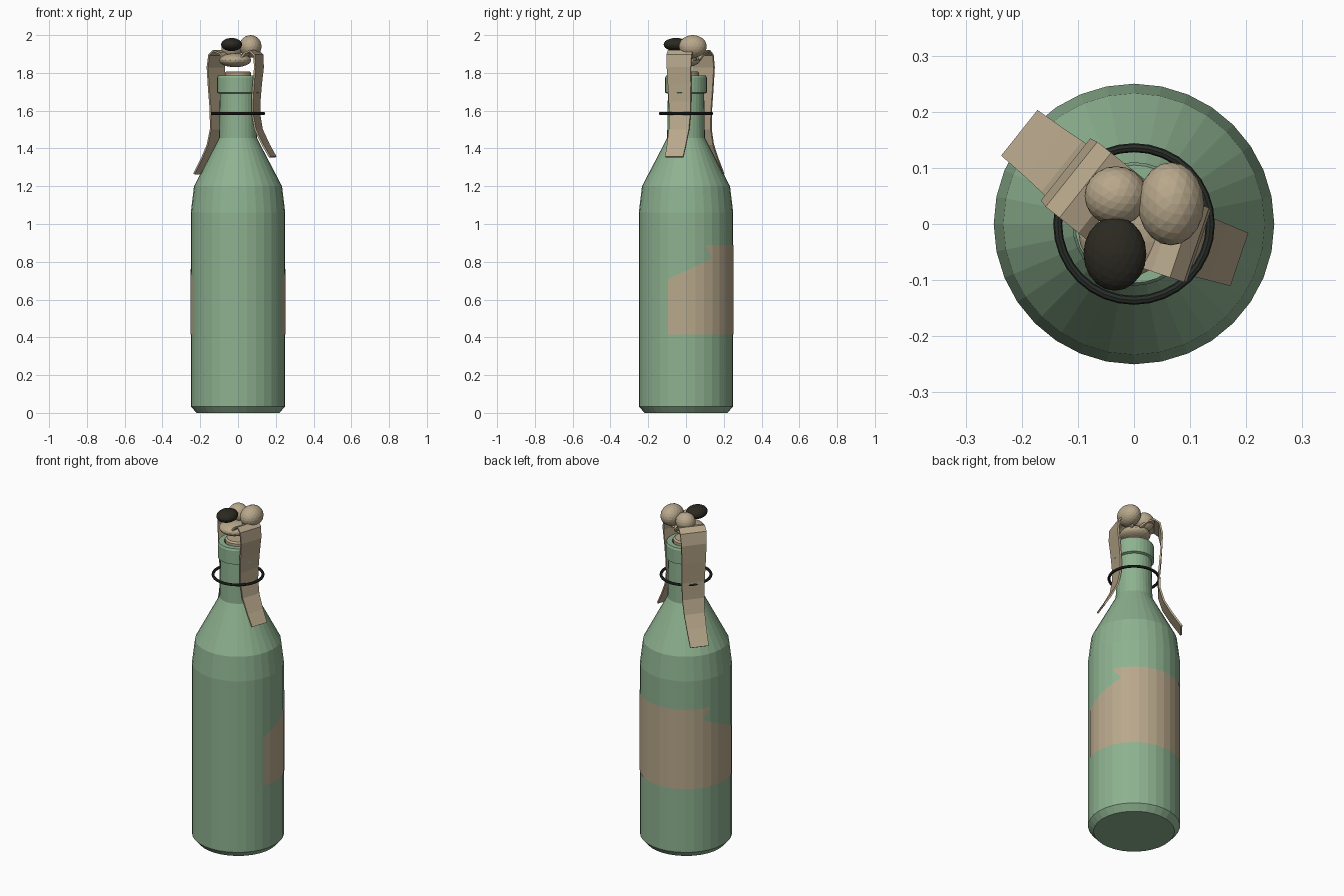
import bpy
import bmesh
from math import cos, sin, radians, tau

SIDES = 32

cube = bpy.data.objects.get("Cube")
if cube:
    bpy.data.objects.remove(cube, do_unlink=True)


def material(name, rgb):
    mat = bpy.data.materials.new(name)
    mat.use_nodes = True
    mat.diffuse_color = (*rgb, 1)
    mat.node_tree.nodes["Principled BSDF"].inputs["Base Color"].default_value = (*rgb, 1)
    return mat


GREEN = material("bottle green", (0.27, 0.445, 0.28))
LINEN = material("linen beige", (0.48, 0.39, 0.26))
CHAR = material("charred cloth", (0.024, 0.022, 0.015))
IRON = material("dark wire", (0.022, 0.027, 0.022))


def finish(name, bm, mat):
    mesh = bpy.data.meshes.new(name)
    bm.to_mesh(mesh)
    bm.free()
    mesh.materials.append(mat)
    obj = bpy.data.objects.new(name, mesh)
    bpy.context.collection.objects.link(obj)
    return obj


def ring_point(r, angle, z):
    return (r * cos(angle), r * sin(angle), z)


def lathe(name, profile, mat):
    """Turn an open (radius, z) profile, capping both ends."""
    bm = bmesh.new()
    rings = [[bm.verts.new(ring_point(r, tau * i / SIDES, z)) for i in range(SIDES)]
             for r, z in profile]
    for low, high in zip(rings, rings[1:]):
        for i in range(SIDES):
            j = (i + 1) % SIDES
            bm.faces.new((low[i], low[j], high[j], high[i]))
    bm.faces.new(rings[0][::-1])
    bm.faces.new(rings[-1])
    return finish(name, bm, mat)


def strip(name, angle, path, top_width, end_width):
    """Ribbon of cloth following a (radius, z) path away from the axis."""
    bm = bmesh.new()
    a = radians(angle)
    rows = []
    for i, (r, z) in enumerate(path):
        t = max(0, (i - 3) / (len(path) - 4))
        half = (top_width + (end_width - top_width) * t) / 2
        rows.append([bm.verts.new((r * cos(a) - s * half * sin(a),
                                   r * sin(a) + s * half * cos(a), z))
                     for s in (-1, 1)])
    for p, q in zip(rows, rows[1:]):
        bm.faces.new((p[0], q[0], q[1], p[1]))
    obj = finish(name, bm, LINEN)
    mod = obj.modifiers.new("thickness", "SOLIDIFY")
    mod.thickness = 0.01
    mod.offset = 0
    return obj


def blob(name, centre, radii, mat):
    bm = bmesh.new()
    bmesh.ops.create_icosphere(bm, subdivisions=3, radius=1)
    bmesh.ops.scale(bm, vec=radii, verts=bm.verts)
    bmesh.ops.translate(bm, vec=centre, verts=bm.verts)
    return finish(name, bm, mat)


# Bottle with lip, and the cloth plug in its mouth
lathe("bottle", [(0.22, 0), (0.25, 0.035), (0.25, 1.06), (0.233, 1.2),
                 (0.1, 1.455), (0.096, 1.69), (0.11, 1.695), (0.11, 1.775),
                 (0.105, 1.787), (0.075, 1.787), (0.075, 1.74)], GREEN)
lathe("cloth_plug", [(0.068, 1.73), (0.07, 1.8), (0.06, 1.808)], LINEN)

# Torn label wrapped round the back, symmetric about the y axis
bm = bmesh.new()
step = tau / SIDES
LABEL_R, LOW, HIGH = 0.252, 0.415, 0.89
FIRST, TEAR, BACK = -2, 3, 8


def label_face(corners):
    for mirrored in (False, True):
        pts = [bm.verts.new(ring_point(LABEL_R, (2 * BACK - k if mirrored else k) * step, z))
               for k, z in corners]
        bm.faces.new(pts[::-1] if mirrored else pts)


def torn_top(k):
    return 0.707 + 0.023 * (k - FIRST)


for k in range(FIRST, BACK):
    left, right = (torn_top(k), torn_top(k + 1)) if k < TEAR else (HIGH, HIGH)
    label_face([(k, LOW), (k + 1, LOW), (k + 1, right), (k, left)])
label_face([(TEAR, torn_top(TEAR)), (TEAR, HIGH), (TEAR - 1, HIGH)])
bmesh.ops.remove_doubles(bm, verts=bm.verts, dist=0.0005)
finish("label", bm, LINEN)

# Wire ring round the neck
bpy.ops.mesh.primitive_torus_add(major_radius=0.136, minor_radius=0.008,
                                 major_segments=SIDES, minor_segments=8,
                                 location=(0, 0, 1.585))
ring = bpy.context.object
ring.name = "neck_ring"
ring.data.materials.append(IRON)
bpy.ops.object.shade_smooth_by_angle()

# Hanging cloth strips
strip("long_strip", 141.5,
      [(0.03, 1.87), (0.07, 1.905), (0.11, 1.917), (0.138, 1.895), (0.151, 1.83),
       (0.145, 1.72), (0.135, 1.6), (0.137, 1.5), (0.16, 1.42), (0.2, 1.35),
       (0.257, 1.265)], 0.148, 0.104)
strip("short_strip", -18.6,
      [(0.03, 1.87), (0.06, 1.905), (0.09, 1.917), (0.113, 1.895), (0.117, 1.83),
       (0.107, 1.74), (0.1, 1.65), (0.1, 1.58), (0.115, 1.5), (0.155, 1.42),
       (0.194, 1.355)], 0.14, 0.1)

# Knotted rag with a charred tip
blob("knot_base", (-0.015, -0.01, 1.867), (0.085, 0.085, 0.037), LINEN)
blob("knot_left", (0.066, 0.036, 1.94), (0.059, 0.074, 0.06), LINEN)
blob("knot_right", (-0.032, 0.05, 1.93), (0.056, 0.053, 0.052), LINEN)
blob("charred_tip", (-0.034, -0.053, 1.95), (0.056, 0.066, 0.035), CHAR)
